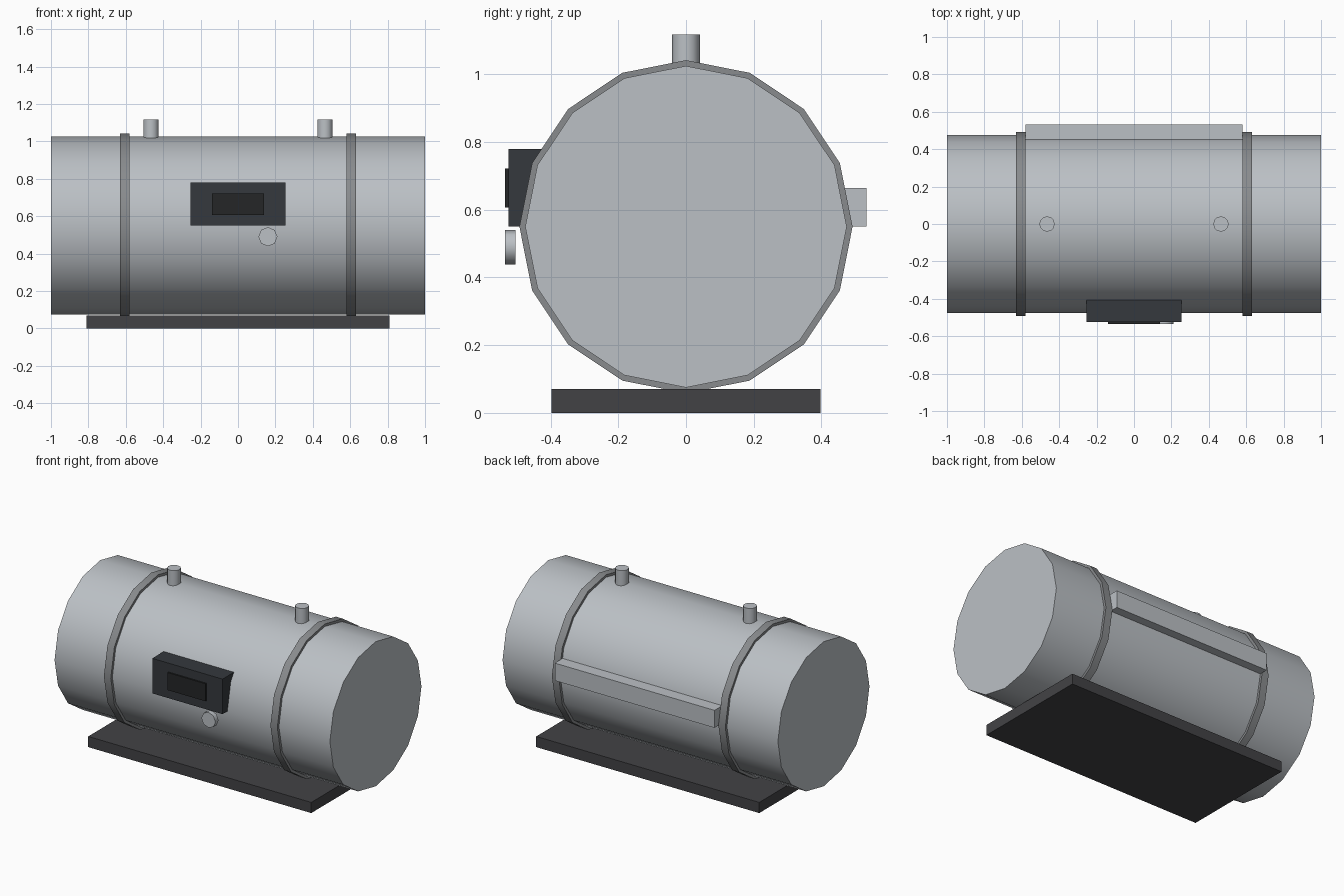
import bpy
from math import radians, pi

if "Cube" in bpy.data.objects:
    bpy.data.objects.remove(bpy.data.objects["Cube"])


def material(name, r, g, b):
    m = bpy.data.materials.new(name)
    m.diffuse_color = (r, g, b, 1)
    m.use_nodes = True
    m.node_tree.nodes["Principled BSDF"].inputs["Base Color"].default_value = m.diffuse_color
    return m


STEEL = material("steel", 0.50, 0.53, 0.56)
BAND = material("band_grey", 0.25, 0.26, 0.27)
DARK = material("dark_base", 0.055, 0.055, 0.06)
PANEL = material("panel_dark", 0.035, 0.04, 0.047)
SCREEN = material("screen_black", 0.018, 0.019, 0.02)


def box(name, x, y, z, mat):
    """Box from (min, max) ranges on each axis."""
    bpy.ops.mesh.primitive_cube_add(
        size=1, location=[(a + b) / 2 for a, b in (x, y, z)])
    o = bpy.context.object
    o.name = name
    o.scale = [b - a for a, b in (x, y, z)]
    bpy.ops.object.transform_apply(location=False, rotation=False, scale=True)
    o.data.materials.append(mat)
    return o


def cylinder(name, sides, radius, length, loc, rot, mat):
    """Smooth-sided cylinder with sharp rims."""
    bpy.ops.mesh.primitive_cylinder_add(
        vertices=sides, radius=radius, depth=length, location=loc, rotation=rot)
    o = bpy.context.object
    o.name = name
    bpy.ops.object.transform_apply(location=False, rotation=True, scale=False)
    bpy.ops.object.shade_smooth_by_angle(angle=radians(50))
    o.data.materials.append(mat)
    return o


ALONG_X = (0, pi / 2, 0)
ALONG_Y = (pi / 2, 0, 0)
AXIS_Z = 0.55

# Tank drum lying along x
cylinder("tank_body", 16, 0.475, 2.0, (0, 0, AXIS_Z), ALONG_X, STEEL)

# Straps and top pipes, left and right
for side, s in (("left", -1), ("right", 1)):
    cylinder("strap_" + side, 16, 0.492, 0.05, (s * 0.605, 0, AXIS_Z), ALONG_X, BAND)
    cylinder("pipe_" + side, 12, 0.041, 0.14, (s * 0.465, 0, 1.048), (0, 0, 0), STEEL)

# Base plate
box("base_plate", (-0.81, 0.81), (-0.397, 0.397), (0, 0.07), DARK)

# Front control panel with screen and knob
box("control_panel", (-0.255, 0.255), (-0.525, -0.40), (0.55, 0.78), PANEL)
box("panel_screen", (-0.138, 0.138), (-0.535, -0.52), (0.607, 0.722), SCREEN)
cylinder("knob", 8, 0.051, 0.032, (0.16, -0.519, 0.49), ALONG_Y, STEEL)

# Rear rail between the straps
box("rear_rail", (-0.58, 0.58), (0.452, 0.533), (0.55, 0.665), STEEL)
